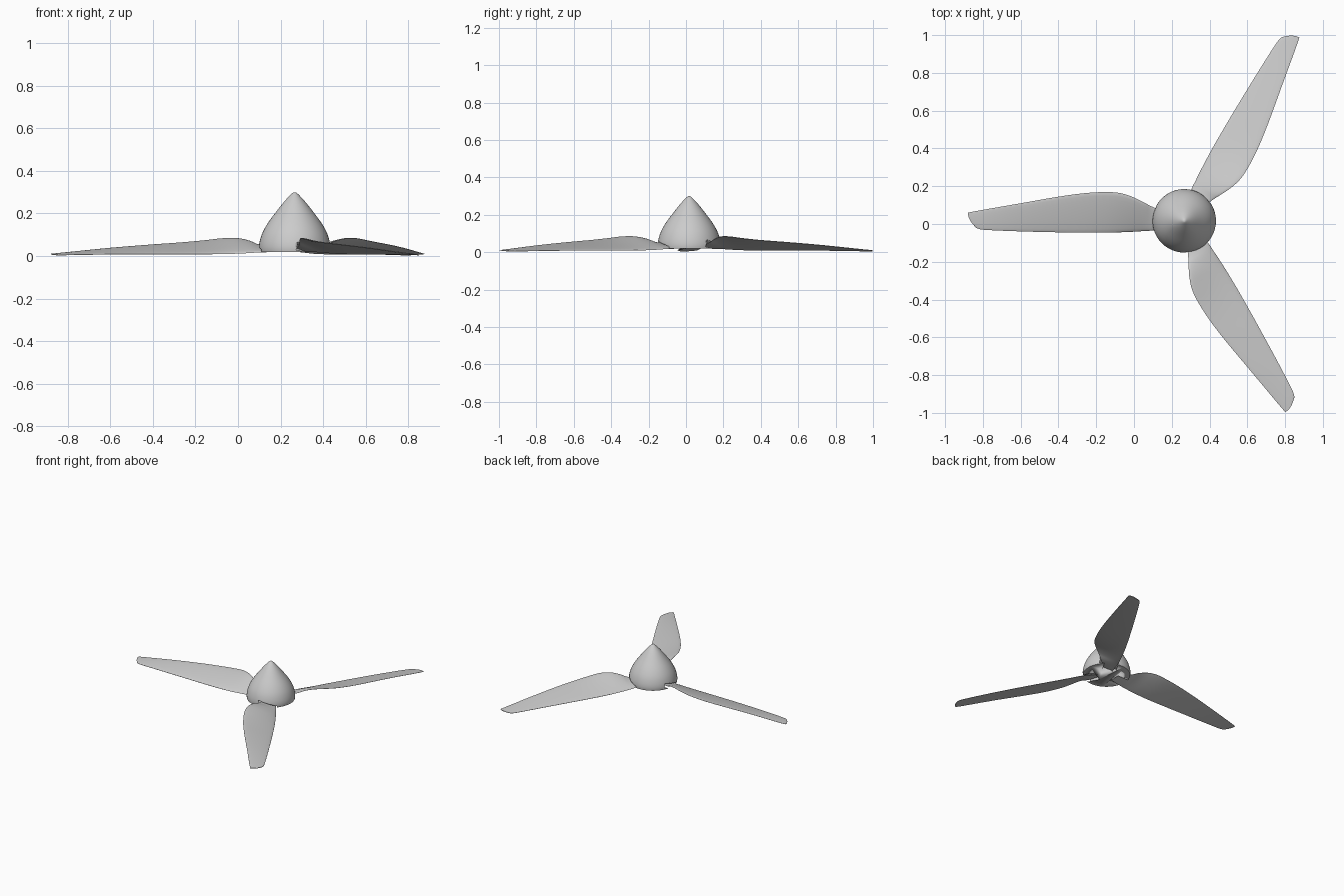
import bpy
import bmesh
import math
from mathutils import Matrix, Vector

cube = bpy.data.objects.get("Cube")
if cube:
    bpy.data.objects.remove(cube, do_unlink=True)

CENTRE = Vector((0.266, 0.017, 0))
BLADES = 3

grey = bpy.data.materials.new("plain grey")
grey.use_nodes = True
COLOUR = (0.6, 0.6, 0.6, 1)
grey.diffuse_color = COLOUR
grey.node_tree.nodes["Principled BSDF"].inputs["Base Color"].default_value = COLOUR


def make_object(name, bm, angle):
    """Turn a bmesh into a grey object that is smooth below the given angle."""
    bmesh.ops.recalc_face_normals(bm, faces=bm.faces)
    mesh = bpy.data.meshes.new(name)
    bm.to_mesh(mesh)
    bm.free()
    mesh.materials.append(grey)
    obj = bpy.data.objects.new(name, mesh)
    bpy.context.collection.objects.link(obj)
    bpy.ops.object.select_all(action="DESELECT")
    obj.select_set(True)
    bpy.context.view_layer.objects.active = obj
    bpy.ops.object.shade_smooth_by_angle(angle=math.radians(angle))
    return obj


def catmull(rows, steps):
    """Smooth curve through rows of equal length."""
    rows = [Vector(r) for r in rows]
    out = []
    for i in range(len(rows) - 1):
        a, b, c, d = (rows[min(max(i + k, 0), len(rows) - 1)] for k in (-1, 0, 1, 2))
        for s in range(steps):
            t = s / steps
            out.append(b + (c - a) * (t / 2)
                       + (a * 2 - b * 5 + c * 4 - d) * (t * t / 2)
                       + (b * 3 - a - c * 3 + d) * (t ** 3 / 2))
    return out + [rows[-1]]


def loft(bm, rings):
    """Join closed rings with quads and cap both ends."""
    loops = [[bm.verts.new(p) for p in ring] for ring in rings]
    n = len(loops[0])
    for a, b in zip(loops, loops[1:]):
        for i in range(n):
            j = (i + 1) % n
            bm.faces.new((a[i], a[j], b[j], b[i]))
    bm.faces.new(loops[0])
    bm.faces.new(loops[-1])


# Blade stations: radius, lead offset, trail offset, lead height, trail height, thickness
STATIONS = [
    (0.06, 0.03, -0.03, 0.04, 0.02, 0.012),
    (0.16, 0.07, -0.05, 0.05, 0.018, 0.014),
    (0.21, 0.095, -0.054, 0.07, 0.015, 0.016),
    (0.27, 0.125, -0.058, 0.083, 0.012, 0.017),
    (0.34, 0.147, -0.061, 0.082, 0.01, 0.016),
    (0.42, 0.152, -0.063, 0.073, 0.009, 0.015),
    (0.53, 0.146, -0.063, 0.063, 0.009, 0.013),
    (0.67, 0.127, -0.061, 0.053, 0.009, 0.012),
    (0.87, 0.092, -0.056, 0.037, 0.008, 0.009),
    (1.06, 0.059, -0.048, 0.018, 0.005, 0.006),
    (1.12, 0.048, -0.04, 0.012, 0.004, 0.005),
    (1.145, 0.043, -0.028, 0.01, 0.004, 0.004),
]
CHORD = 10


def section(st):
    """Cambered aerofoil ring across the blade, swept back near the tip."""
    r, lead, trail, z_lead, z_trail, thick = st
    sweep = 0.035 * max(0, (r - 1) / 0.145) ** 2
    upper, lower = [], []
    for i in range(CHORD + 1):
        u = (1 - math.cos(math.pi * i / CHORD)) / 2
        bulge = math.sqrt(u * (1 - u)) * thick
        x = -(r - sweep * (1 - u) ** 2)
        y = trail + (lead - trail) * u
        z = z_trail + (z_lead - z_trail) * u
        upper.append((x, y, z + bulge + 0.0008))
        lower.append((x, y, z - bulge * 0.3 - 0.0008))
    return upper + lower[::-1]


# Three equal blades turned about the hub
for k in range(BLADES):
    bm = bmesh.new()
    loft(bm, [section(st) for st in catmull(STATIONS, 3)])
    turn = Matrix.Rotation(math.tau * k / BLADES, 4, "Z")
    bm.transform(Matrix.Translation(CENTRE) @ turn)
    make_object(f"blade_{k + 1}", bm, 50)

# Pointed spinner hub, turned from a profile
PROFILE = [(0.166, 0.02), (0.168, 0.04), (0.164, 0.07), (0.151, 0.11),
           (0.126, 0.155), (0.09, 0.204), (0.048, 0.257), (0.015, 0.292), (0.005, 0.299)]
SIDES = 48
bm = bmesh.new()
loft(bm, [[(r * math.cos(math.tau * i / SIDES), r * math.sin(math.tau * i / SIDES), z)
           for i in range(SIDES)] for r, z in catmull(PROFILE, 3)])
bm.transform(Matrix.Translation(CENTRE))
hub = make_object("spinner_hub", bm, 40)

# Slots in the hub rim around each blade root
bm = bmesh.new()
for k in range(BLADES):
    turn = Matrix.Rotation(math.tau * k / BLADES, 4, "Z")
    place = Matrix.Translation((-0.15, 0.01, 0.03)) @ Matrix.Rotation(0.26, 4, "X")
    size = Matrix.Diagonal((0.16, 0.13, 0.036, 1))
    bmesh.ops.create_cube(bm, size=1, matrix=Matrix.Translation(CENTRE) @ turn @ place @ size)
slots = make_object("slot_cutter", bm, 30)
slots.hide_render = True
slots.hide_set(True)
cut = hub.modifiers.new("root slots", "BOOLEAN")
cut.object = slots
cut.solver = "EXACT"
